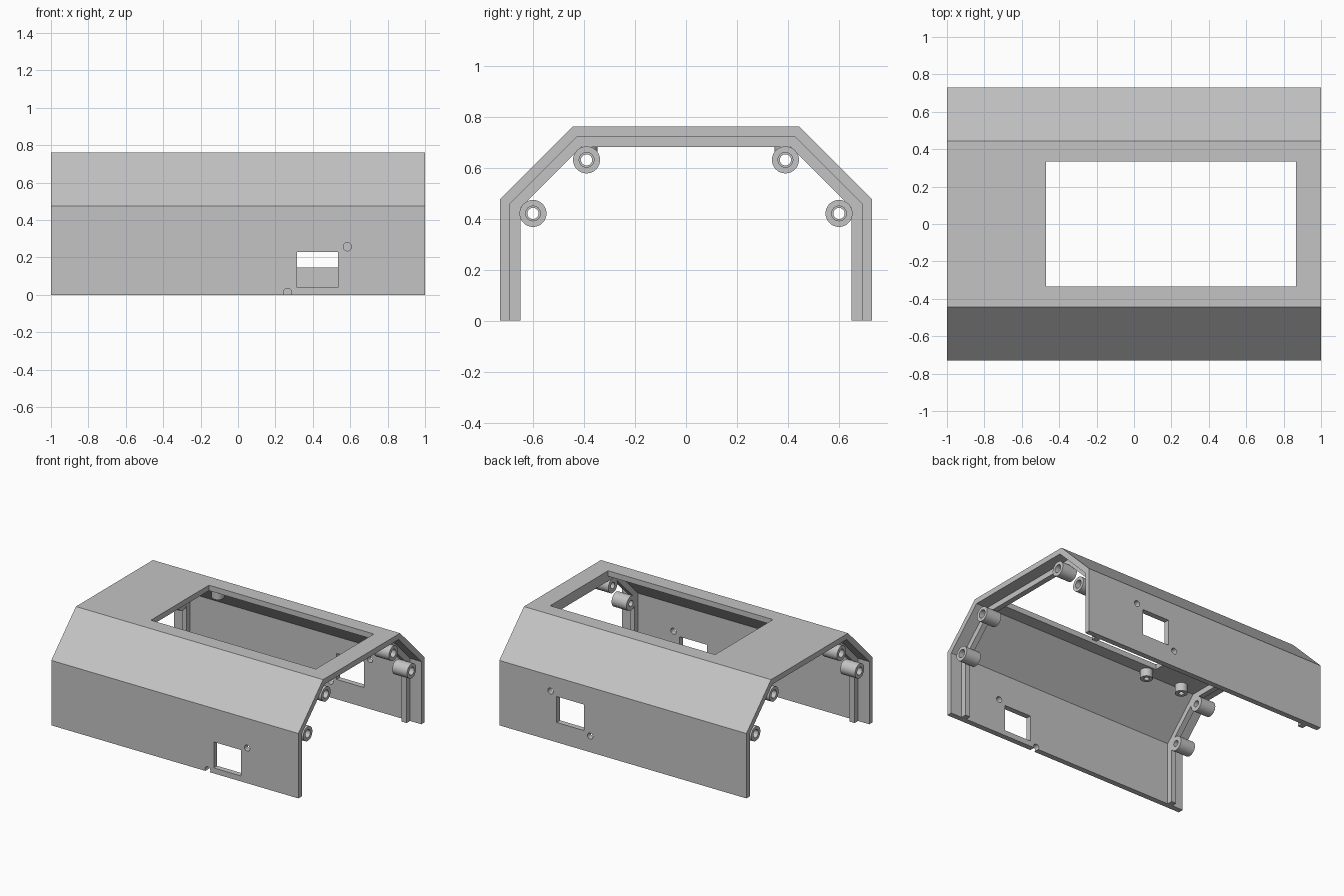
import bpy, bmesh, math
from mathutils import Matrix, Vector

cube = bpy.data.objects.get("Cube")
if cube:
    bpy.data.objects.remove(cube, do_unlink=True)

GREY = 0.55
mat = bpy.data.materials.new("plain_grey")
mat.use_nodes = True
mat.diffuse_color = (GREY, GREY, GREY, 1)
mat.node_tree.nodes["Principled BSDF"].inputs["Base Color"].default_value = (GREY, GREY, GREY, 1)


def finish(bm, name):
    bmesh.ops.recalc_face_normals(bm, faces=bm.faces)
    mesh = bpy.data.meshes.new(name)
    bm.to_mesh(mesh)
    bm.free()
    ob = bpy.data.objects.new(name, mesh)
    bpy.context.collection.objects.link(ob)
    mesh.materials.append(mat)
    return ob


def select(ob):
    bpy.ops.object.select_all(action='DESELECT')
    ob.select_set(True)
    bpy.context.view_layer.objects.active = ob


def arch_line(inset):
    """Cross-section of the cover in (y, z), moved inwards by inset."""
    k = inset * math.tan(math.pi / 8)
    half = [(0.73 - inset, 0), (0.73 - inset, 0.475 - k), (0.445 - k, 0.76 - inset)]
    return half + [(-y, z) for y, z in reversed(half)]


def arch(name, outer, inner, x0, x1):
    """Extruded arch between two insets."""
    bm = bmesh.new()
    lines = [[bm.verts.new((x, y, z)) for y, z in arch_line(d)]
             for x, d in ((x0, outer), (x0, inner), (x1, inner), (x1, outer))]
    for a, b in zip(lines, lines[1:] + lines[:1]):
        for i in range(len(a) - 1):
            bm.faces.new((a[i], a[i + 1], b[i + 1], b[i]))
    bm.faces.new([line[0] for line in lines])
    bm.faces.new([line[-1] for line in lines])
    return finish(bm, name)


def tube(name, origin, direction, profile, sides=32):
    """Closed (radius, distance) profile turned around a direction."""
    bm = bmesh.new()
    rings = []
    for r, t in profile:
        rings.append([bm.verts.new((r * math.cos(a), r * math.sin(a), t))
                      for a in (2 * math.pi * i / sides for i in range(sides))])
    for a, b in zip(rings, rings[1:] + rings[:1]):
        for i in range(sides):
            j = (i + 1) % sides
            bm.faces.new((a[i], a[j], b[j], b[i]))
    turn = Vector((0, 0, 1)).rotation_difference(Vector(direction)).to_matrix().to_4x4()
    bm.transform(Matrix.Translation(origin) @ turn)
    ob = finish(bm, name)
    select(ob)
    bpy.ops.object.shade_smooth_by_angle(angle=math.radians(35))
    return ob


def cut(target, cutter):
    cutter.hide_render = True
    mod = target.modifiers.new("cut", 'BOOLEAN')
    mod.operation = 'DIFFERENCE'
    mod.solver = 'EXACT'
    mod.object = cutter
    select(target)
    bpy.ops.object.modifier_apply(modifier=mod.name)
    bpy.data.objects.remove(cutter, do_unlink=True)


def box_cutter(centre, size):
    bm = bmesh.new()
    bmesh.ops.create_cube(bm, size=1, matrix=Matrix.Translation(centre) @ Matrix.Diagonal((*size, 1)))
    return finish(bm, "box_cutter")


def hole_cutter(centre, radius):
    bm = bmesh.new()
    bmesh.ops.create_cone(bm, cap_ends=True, segments=32, radius1=radius, radius2=radius, depth=0.2,
                          matrix=Matrix.Translation(centre) @ Matrix.Rotation(math.pi / 2, 4, 'X'))
    return finish(bm, "hole_cutter")


# Folded cover shell with a large top opening
shell = arch("cover_shell", 0, 0.04, -1, 1)
cut(shell, box_cutter((0.1975, 0, 0.74), (1.335, 0.67, 0.2)))

# Socket window with two screw holes in each side wall
for y, z in ((-0.71, 0.135), (0.71, 0.24)):
    cut(shell, box_cutter((0.425, y, z), (0.22, 0.2, 0.19)))
    for s in (-1, 1):
        cut(shell, hole_cutter((0.425 + s * 0.16, y, z + s * 0.122), 0.022))

# Inner ribs and the screw bosses at both ends
for s, end in ((-1, "right"), (1, "left")):
    arch(end + "_rib", 0.04, 0.08, s * 0.87, s * 0.91)
    for side, depth in ((-1, "front"), (1, "back")):
        for y, z, level in ((0.39, 0.63, "upper"), (0.6, 0.42, "lower")):
            tube(f"{end}_{depth}_{level}_boss", (s * 0.865, side * y, z), (s, 0, 0),
                 [(0.053, 0), (0.053, 0.12), (0.029, 0.12), (0.029, 0.06), (0.022, 0.06), (0.022, 0)])

# Short posts hanging below the top plate
for side, depth in ((-1, "front"), (1, "back")):
    for x, place in ((-0.435, "inner"), (-0.735, "outer")):
        tube(f"{depth}_{place}_post", (x, side * 0.39, 0.66), (0, 0, 1),
             [(0.042, 0), (0.042, 0.061), (0.018, 0.061), (0.018, 0)])
